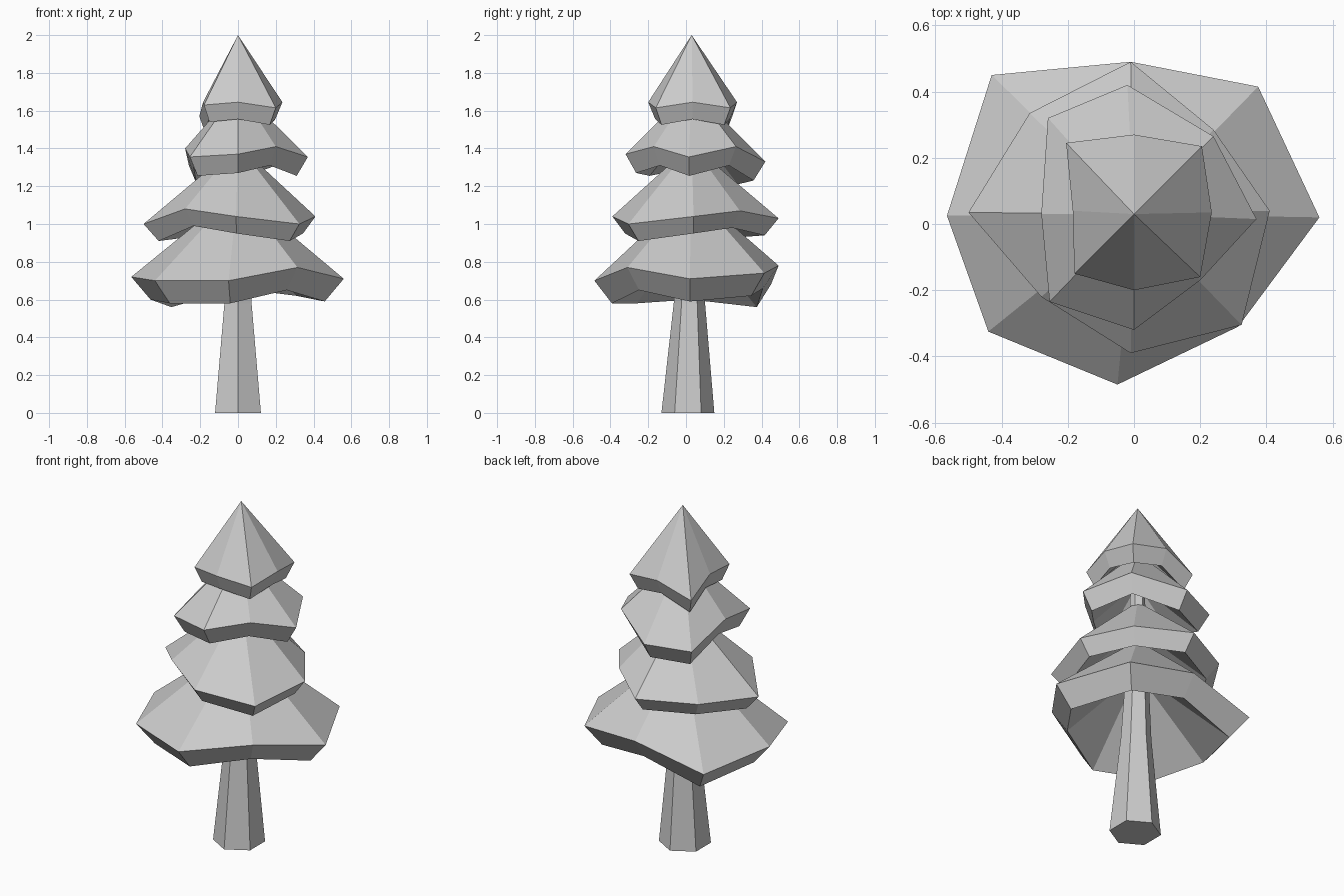
import bpy
import bmesh
from math import sin, cos, radians
from mathutils import Vector

default_cube = bpy.data.objects.get("Cube")
if default_cube:
    bpy.data.objects.remove(default_cube, do_unlink=True)


def make_material(name, color):
    material = bpy.data.materials.new(name)
    material.use_nodes = True
    material.diffuse_color = color
    shader = material.node_tree.nodes["Principled BSDF"]
    shader.inputs["Base Color"].default_value = color
    return material


GREY = make_material("plain grey", (0.6, 0.6, 0.6, 1.0))
AXIS = Vector((0.0, 0.03, 0.0))


def finish(bm, name):
    """Turn the mesh into a flat-shaded object with outward normals."""
    bmesh.ops.recalc_face_normals(bm, faces=bm.faces)
    mesh = bpy.data.meshes.new(name)
    bm.to_mesh(mesh)
    bm.free()
    mesh.materials.append(GREY)
    obj = bpy.data.objects.new(name, mesh)
    bpy.context.scene.collection.objects.link(obj)
    return obj


def bridge(bm, lower, upper):
    """Join two closed rings of equal size with quads."""
    count = len(lower)
    for i in range(count):
        j = (i + 1) % count
        bm.faces.new((lower[i], lower[j], upper[j], upper[i]))


def fan(bm, ring, tip):
    """Join a closed ring to a single point with triangles."""
    for i, vert in enumerate(ring):
        bm.faces.new((vert, ring[(i + 1) % len(ring)], tip))


def build_tier(name, rim, apex, hollow, drop, inset):
    """Eight-sided bough skirt: sloped top, bevelled lip, hollow underside."""
    bm = bmesh.new()
    outer = [bm.verts.new(point) for point in rim]
    lip = []
    for vert in outer:
        offset = (vert.co - AXIS) * inset
        lip.append(bm.verts.new(
            (offset.x, AXIS.y + offset.y, vert.co.z - drop)))
    bridge(bm, lip, outer)
    fan(bm, outer, bm.verts.new(AXIS + Vector((0, 0, apex))))
    fan(bm, lip, bm.verts.new(AXIS + Vector((0, 0, hollow))))
    return finish(bm, name)


def build_trunk(sections, sides=6):
    """Tapered six-sided trunk with a corner facing the front."""
    bm = bmesh.new()
    rings = []
    for radius, y, z in sections:
        angles = [radians(360 * i / sides - 90) for i in range(sides)]
        rings.append([bm.verts.new((radius * cos(a), y + radius * sin(a), z))
                      for a in angles])
    for lower, upper in zip(rings, rings[1:]):
        bridge(bm, lower, upper)
    bm.faces.new(rings[0])
    bm.faces.new(rings[-1])
    return finish(bm, "trunk")


# Trunk: radius, y centre and height of each section
build_trunk([(.14, .01, 0), (.083, .018, .58), (.05, .03, 1.2), (.03, .03, 1.7)])

# Irregular rims, counter-clockwise from the +x corner
build_tier("bottom_boughs", [
    (.56, .02, .71), (.375, .415, .74), (-.01, .49, .78), (-.43, .45, .68),
    (-.565, .025, .72), (-.44, -.325, .7), (-.05, -.485, .7), (.315, -.31, .77),
], apex=1.18, hollow=.98, drop=.12, inset=.82)

build_tier("lower_middle_boughs", [
    (.41, .04, 1.04), (.24, .285, 1.07), (-.01, .49, 1.03), (-.315, .335, 1.02),
    (-.5, .035, 1), (-.28, -.22, 1.08), (-.01, -.39, 1.04), (.325, -.305, 1),
], apex=1.42, hollow=1.25, drop=.09, inset=.84)

build_tier("upper_middle_boughs", [
    (.37, .015, 1.355), (.24, .265, 1.41), (-.02, .42, 1.33), (-.26, .32, 1.31),
    (-.28, .03, 1.4), (-.255, -.235, 1.355), (0, -.32, 1.37), (.2, -.17, 1.41),
], apex=1.72, hollow=1.53, drop=.1, inset=.84)

build_tier("top_boughs", [
    (.235, .035, 1.645), (.205, .235, 1.615), (0, .27, 1.645), (-.205, .245, 1.57),
    (-.185, .04, 1.645), (-.18, -.15, 1.63), (0, -.2, 1.645), (.2, -.16, 1.615),
], apex=2, hollow=1.76, drop=.09, inset=.84)
